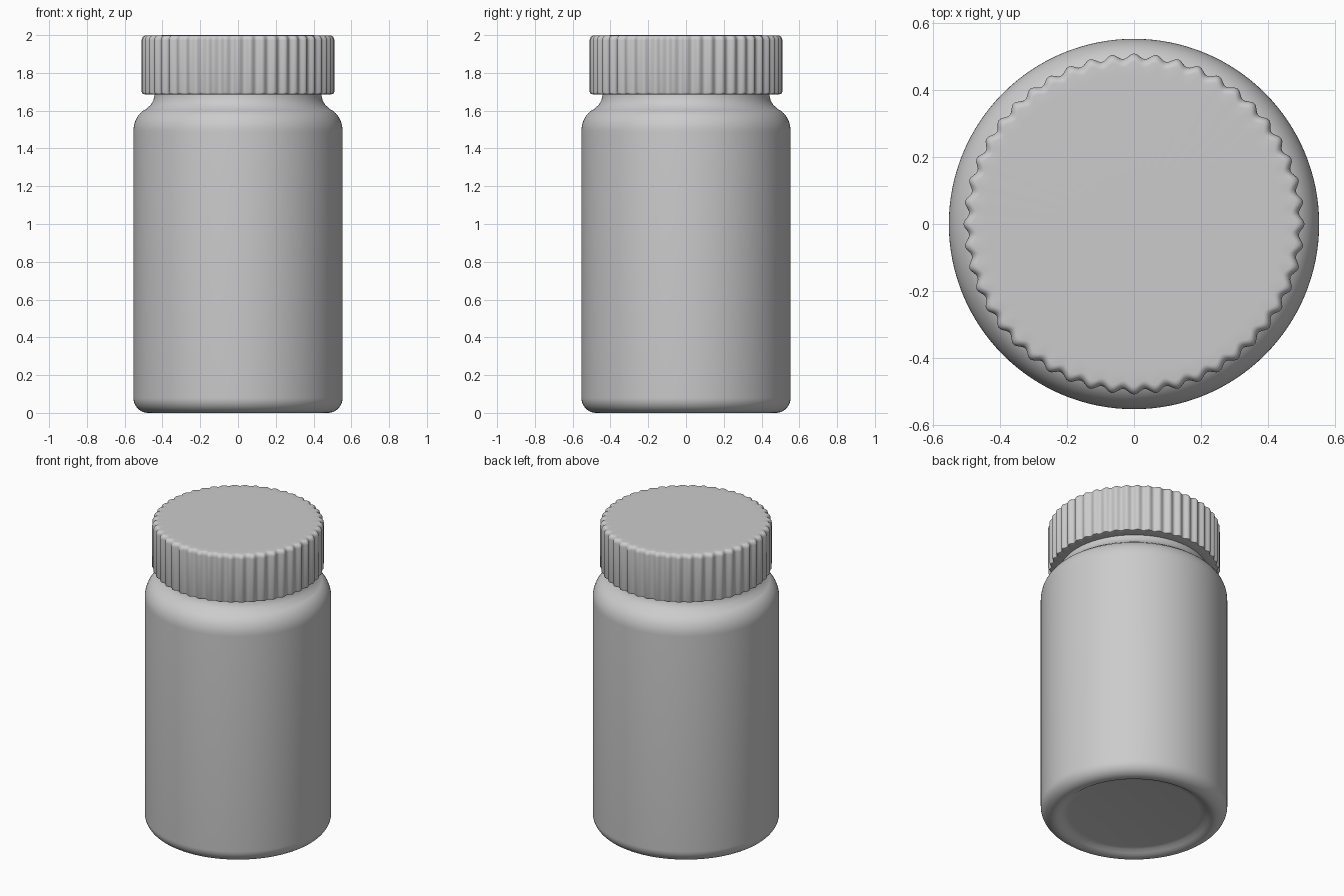
import bpy, bmesh, math

if "Cube" in bpy.data.objects:
    bpy.data.objects.remove(bpy.data.objects["Cube"])


def lathe(name, profile, segments, ripple=None):
    """Revolve (radius, z, ripple weight) points; zero radius closes to a pole."""
    bm = bmesh.new()
    rings = []
    for r, z, w in profile:
        if r == 0:
            rings.append([bm.verts.new((0, 0, z))] * segments)
            continue
        ring = []
        for i in range(segments):
            a = 2 * math.pi * i / segments
            rr = r + (w * ripple(a) if ripple else 0)
            ring.append(bm.verts.new((rr * math.cos(a), rr * math.sin(a), z)))
        rings.append(ring)
    for lo, hi in zip(rings, rings[1:]):
        for i in range(segments):
            j = (i + 1) % segments
            quad = list(dict.fromkeys((lo[i], lo[j], hi[j], hi[i])))
            bm.faces.new(quad)
    bmesh.ops.recalc_face_normals(bm, faces=bm.faces)
    mesh = bpy.data.meshes.new(name)
    bm.to_mesh(mesh)
    bm.free()
    obj = bpy.data.objects.new(name, mesh)
    bpy.context.collection.objects.link(obj)
    bpy.context.view_layer.objects.active = obj
    obj.select_set(True)
    bpy.ops.object.shade_smooth_by_angle(angle=math.radians(35))
    obj.select_set(False)
    return obj


def arc(cx, cz, rx, rz, start, end, steps, w=0):
    """Elliptical corner in the profile plane."""
    pts = []
    for k in range(steps + 1):
        a = math.radians(start + (end - start) * k / steps)
        pts.append((cx + rx * math.cos(a), cz + rz * math.sin(a), w))
    return pts


# Bottle: recessed base, rounded foot, straight wall, shoulder and neck
body = [(0, 0.03, 0), (0.39, 0.03, 0), (0.42, 0.026, 0), (0.44, 0.012, 0), (0.46, 0.004, 0)]
body += arc(0.475, 0.08, 0.079, 0.08, -90, 0, 10)
body += arc(0.454, 1.49, 0.10, 0.125, 0, 72, 10)
body += [(0.475, 1.62, 0), (0.462, 1.63, 0), (0.448, 1.655, 0), (0.442, 1.68, 0),
         (0.44, 1.72, 0), (0.44, 1.92, 0), (0, 1.92, 0)]
lathe("bottle_body", body, 128)

# Ribbed screw cap: underside, ribbed skirt, rounded rim, flat top
RIBS = 48
cap = [(0.425, 1.71, 0), (0.44, 1.685, 0), (0.485, 1.685, 0.4), (0.498, 1.689, 0.8), (0.502, 1.70, 1)]
cap += arc(0.477, 1.972, 0.025, 0.027, 0, 90, 6, 1)
cap += [(0.44, 1.999, 0.5), (0.30, 2.0, 0.1), (0, 2.0, 0)]
lathe("ribbed_cap", cap, RIBS * 8, lambda a: 0.008 * math.cos(RIBS * a))
